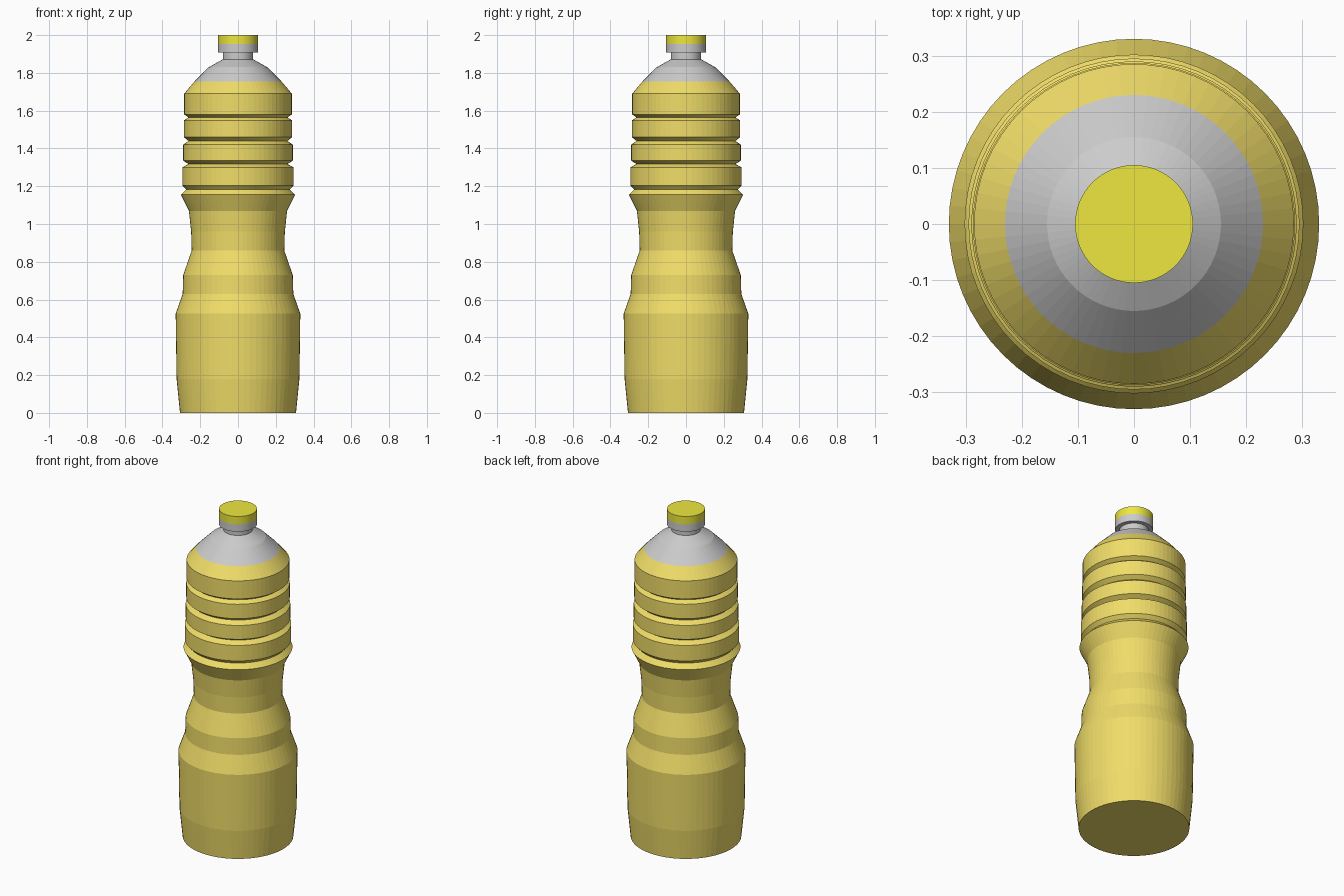
import bpy, bmesh, math

if "Cube" in bpy.data.objects:
    bpy.data.objects.remove(bpy.data.objects["Cube"])

SIDES = 64

def material(name, rgb):
    m = bpy.data.materials.new(name)
    m.diffuse_color = (*rgb, 1)
    m.use_nodes = True
    m.node_tree.nodes["Principled BSDF"].inputs["Base Color"].default_value = m.diffuse_color
    return m

def lathe(name, profile, mat, cap_bottom=False, cap_top=False):
    """Revolve (radius, z) points around z."""
    bm = bmesh.new()
    rings = []
    for r, z in profile:
        rings.append([bm.verts.new((r * math.cos(2 * math.pi * i / SIDES),
                                    r * math.sin(2 * math.pi * i / SIDES), z))
                      for i in range(SIDES)])
    for a, b in zip(rings, rings[1:]):
        for i in range(SIDES):
            j = (i + 1) % SIDES
            bm.faces.new((a[i], a[j], b[j], b[i]))
    if cap_bottom:
        bm.faces.new(rings[0][::-1])
    if cap_top:
        bm.faces.new(rings[-1])
    me = bpy.data.meshes.new(name)
    bm.to_mesh(me)
    bm.free()
    me.materials.append(mat)
    ob = bpy.data.objects.new(name, me)
    bpy.context.collection.objects.link(ob)
    return ob

gold = material("gold", (0.87, 0.72, 0.14))
clear = material("pale_grey", (0.86, 0.88, 0.86))
yellow = material("cap_yellow", (0.85, 0.80, 0.05))

# Body: tapered base, pinched grip, flared lip
body = [(0.307, 0), (0.325, 0.18), (0.33, 0.525), (0.293, 0.63), (0.29, 0.73),
        (0.245, 0.86), (0.248, 0.96), (0.26, 1.07), (0.302, 1.155), (0.275, 1.183)]

# Four ribs separated by V grooves: (bottom z, top z, radius)
ribs = [(1.205, 1.30, 0.295), (1.335, 1.42, 0.29), (1.46, 1.548, 0.287), (1.58, 1.69, 0.285)]
for k, (z0, z1, r) in enumerate(ribs):
    body += [(r, z0), (r, z1)]
    if k < 3:
        body.append((0.262, (z1 + ribs[k + 1][0]) / 2))
body.append((0.23, 1.755))
lathe("bottle_body", body, gold, cap_bottom=True)

# Clear shoulder and neck
lathe("shoulder_and_neck", [(0.23, 1.755), (0.155, 1.83), (0.08, 1.872), (0.08, 1.907)], clear)

# Collar under the cap
lathe("collar", [(0.08, 1.907), (0.105, 1.907), (0.105, 1.952)], clear)

# Cap
lathe("cap", [(0.105, 1.952), (0.105, 2.0)], yellow, cap_top=True)
